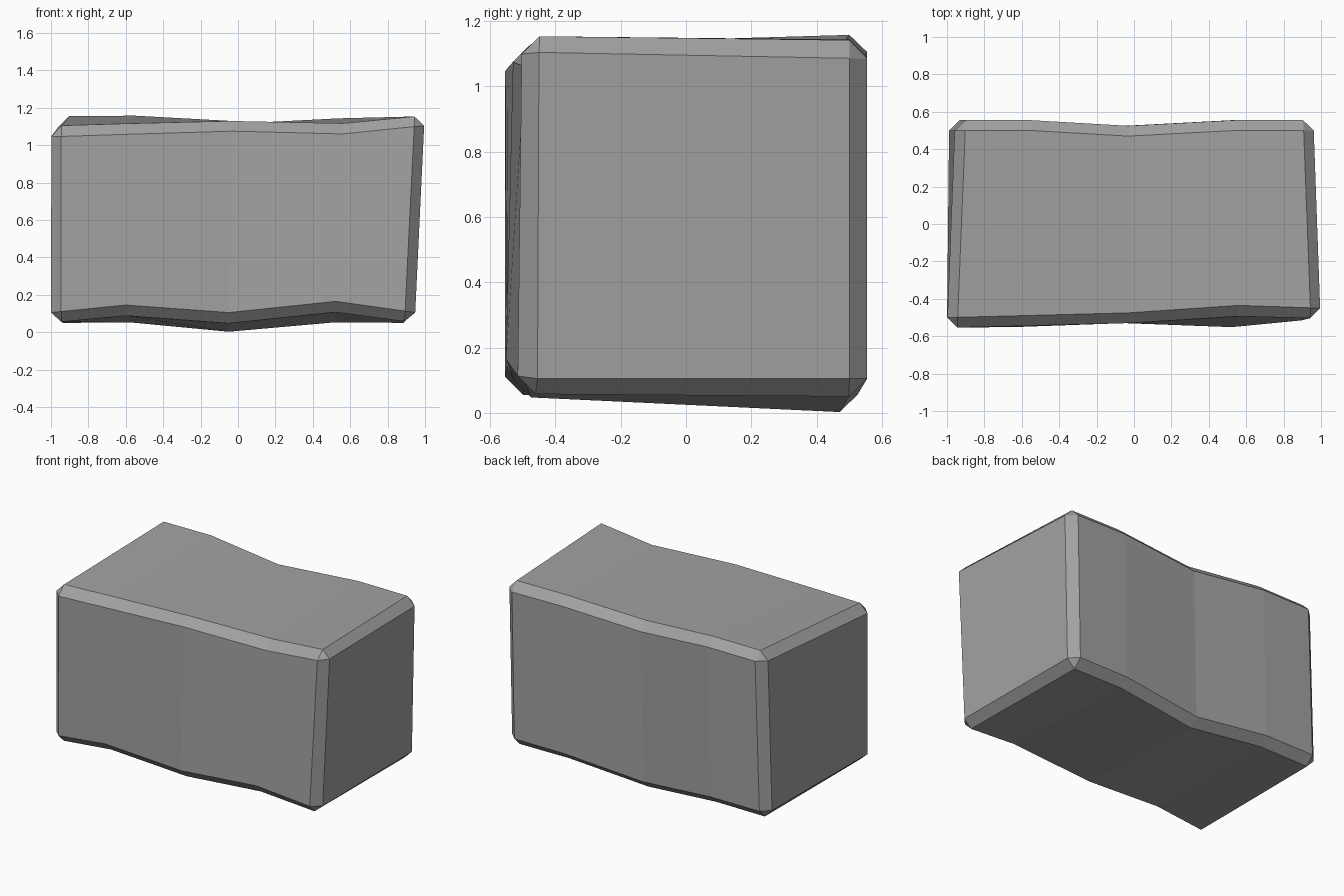
import bpy
import bmesh

default_cube = bpy.data.objects.get("Cube")
if default_cube:
    bpy.data.objects.remove(default_cube, do_unlink=True)

# Stone colour
stone = bpy.data.materials.new("stone grey")
stone.use_nodes = True
grey = (0.36, 0.36, 0.36, 1.0)
stone.diffuse_color = grey
shader = next(n for n in stone.node_tree.nodes if n.type == 'BSDF_PRINCIPLED')
shader.inputs["Base Color"].default_value = grey
shader.inputs["Roughness"].default_value = 0.9

# The four long edges of the block, each bending through five stations
front_bottom = [(-1, -.555, .05), (-.6, -.55, .09), (-.05, -.53, .05),
                (.52, -.555, .11), (.945, -.51, .05)]
back_bottom = [(-.99, .555, .05), (-.57, .555, .05), (-.05, .525, 0),
               (.52, .555, .05), (.94, .555, .05)]
back_top = [(-.955, .555, 1.158), (-.55, .555, 1.16), (-.03, .525, 1.113),
            (.54, .555, 1.145), (.96, .555, 1.14)]
front_top = [(-1, -.555, 1.1), (-.6, -.545, 1.113), (-.03, -.53, 1.13),
             (.56, -.49, 1.115), (1, -.505, 1.16)]

# Loft the edges into a closed, uneven block
bm = bmesh.new()
rails = [[bm.verts.new(p) for p in rail]
         for rail in (front_bottom, back_bottom, back_top, front_top)]
rings = list(zip(*rails))
for ring, following in zip(rings, rings[1:]):
    for i in range(4):
        j = (i + 1) % 4
        bm.faces.new((ring[i], ring[j], following[j], following[i]))
bm.faces.new(rings[0])
bm.faces.new(rings[-1])
bmesh.ops.recalc_face_normals(bm, faces=bm.faces)

mesh = bpy.data.meshes.new("stone_block")
bm.to_mesh(mesh)
bm.free()
mesh.materials.append(stone)
block = bpy.data.objects.new("stone_block", mesh)
bpy.context.collection.objects.link(block)

# Chamfer the outer edges only, leaving the shallow bends sharp
chamfer = block.modifiers.new("chamfer", 'BEVEL')
chamfer.width = 0.055
chamfer.segments = 1
chamfer.limit_method = 'ANGLE'
chamfer.angle_limit = 0.7
